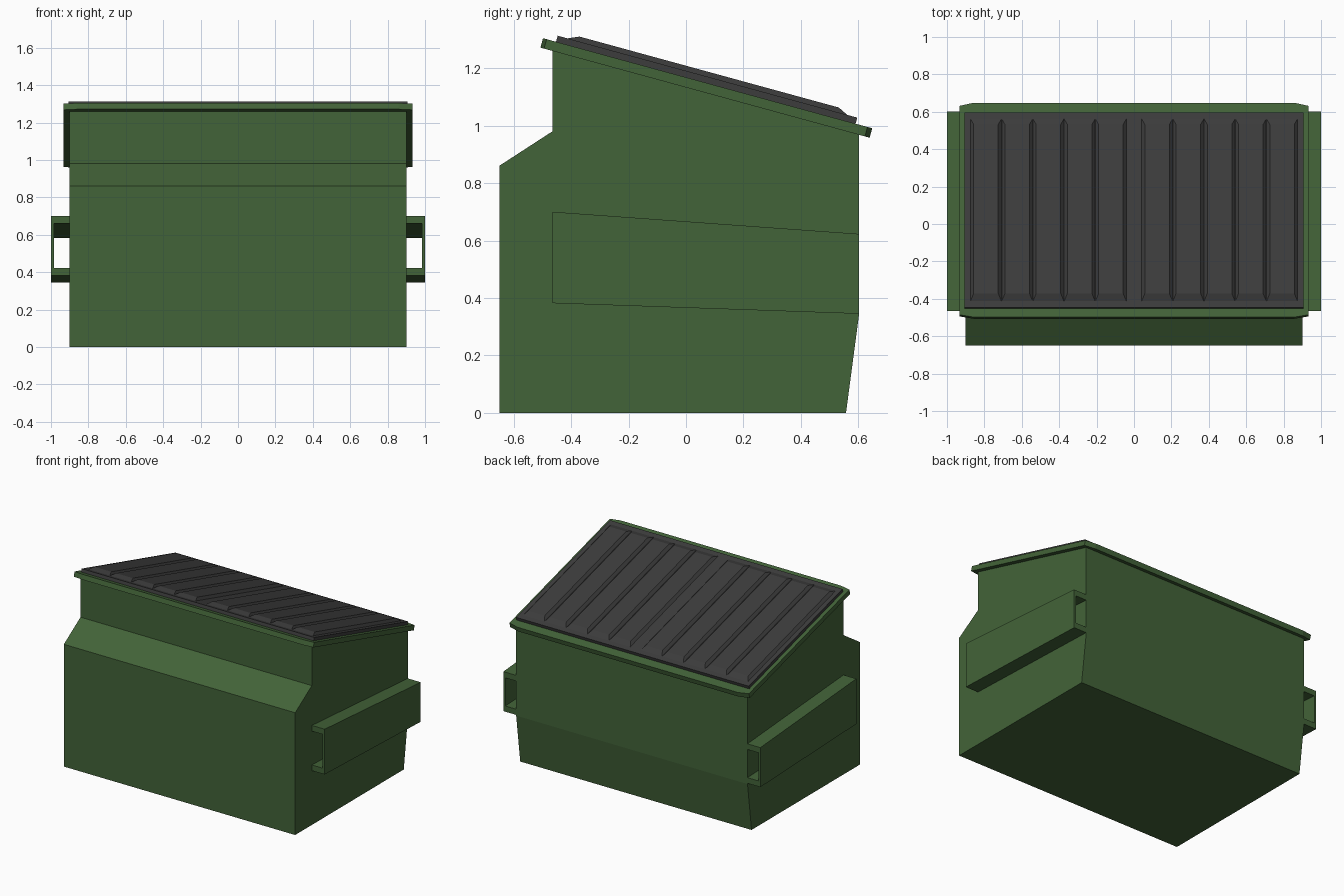
import bpy, bmesh, math
from mathutils import Matrix

if "Cube" in bpy.data.objects:
    bpy.data.objects.remove(bpy.data.objects["Cube"])


def material(name, rgb):
    m = bpy.data.materials.new(name)
    m.diffuse_color = (*rgb, 1)
    m.use_nodes = True
    m.node_tree.nodes["Principled BSDF"].inputs["Base Color"].default_value = m.diffuse_color
    return m


green = material("green_paint", (0.055, 0.125, 0.04))
charcoal = material("charcoal_plastic", (0.045, 0.045, 0.045))


def loft(bm, lower, upper):
    """Closed solid between two matching loops of points."""
    a = [bm.verts.new(p) for p in lower]
    b = [bm.verts.new(p) for p in upper]
    n = len(a)
    bm.faces.new(a[::-1])
    bm.faces.new(b)
    for i in range(n):
        j = (i + 1) % n
        bm.faces.new((a[i], a[j], b[j], b[i]))


def prism_x(bm, profile, x0, x1):
    """Extrude a (y, z) profile along x."""
    loft(bm, [(x0, y, z) for y, z in profile], [(x1, y, z) for y, z in profile])


def finish(name, bm, mat, matrix=None):
    bmesh.ops.recalc_face_normals(bm, faces=bm.faces)
    me = bpy.data.meshes.new(name)
    bm.to_mesh(me)
    bm.free()
    me.materials.append(mat)
    ob = bpy.data.objects.new(name, me)
    bpy.context.collection.objects.link(ob)
    if matrix:
        ob.matrix_world = matrix
    return ob


def rect(x0, x1, y0, y1, z):
    return [(x0, y0, z), (x1, y0, z), (x1, y1, z), (x0, y1, z)]


# sloping plane shared by the rim and lid (local z = 0 is the rim top)
slope = Matrix.Translation((0, 0, 1.168)) @ Matrix.Rotation(math.radians(-15.3), 4, 'X')

# container body
bm = bmesh.new()
prism_x(bm, [(-0.65, 0), (0.557, 0), (0.602, 0.34), (0.602, 0.975),
             (-0.465, 1.266), (-0.465, 0.98), (-0.65, 0.86)], -0.9, 0.9)
finish("container_body", bm, green)

# rim flange with clipped corners
outline = [(-0.857, -0.516), (0.857, -0.516), (0.932, -0.503), (0.932, 0.655),
           (0.857, 0.672), (-0.857, 0.672), (-0.932, 0.655), (-0.932, -0.503)]
bm = bmesh.new()
loft(bm, [(x, y, -0.034) for x, y in outline], [(x, y, 0) for x, y in outline])
finish("rim", bm, green, slope)

# lid sheet
bm = bmesh.new()
loft(bm, rect(-0.905, 0.905, -0.469, 0.612, 0), rect(-0.905, 0.905, -0.469, 0.612, 0.022))
finish("lid", bm, charcoal, slope)

# raised lid panels, five on each half, meeting in V grooves
bm = bmesh.new()
w = 0.167
for start in (-0.875, 0.04):
    for i in range(5):
        x0 = start + i * w
        x1 = x0 + w
        loft(bm, rect(x0, x1, -0.436, 0.578, 0.021),
             rect(x0 + 0.018, x1 - 0.018, -0.395, 0.541, 0.039))
finish("lid_panels", bm, charcoal, slope)

# tapered fork pockets: top plate, bottom plate and thin outer wall
y0, y1, t = -0.465, 0.602, 0.04
for side, s in (("left", -1), ("right", 1)):
    bm = bmesh.new()
    prism_x(bm, [(y0, 0.70 - t), (y1, 0.623 - t), (y1, 0.623), (y0, 0.70)], s * 0.9, s * 0.985)
    prism_x(bm, [(y0, 0.382), (y1, 0.345), (y1, 0.345 + t), (y0, 0.382 + t)], s * 0.9, s * 0.985)
    prism_x(bm, [(y0, 0.382), (y1, 0.345), (y1, 0.623), (y0, 0.70)], s * 0.985, s * 1.0)
    finish(side + "_fork_pocket", bm, green)
